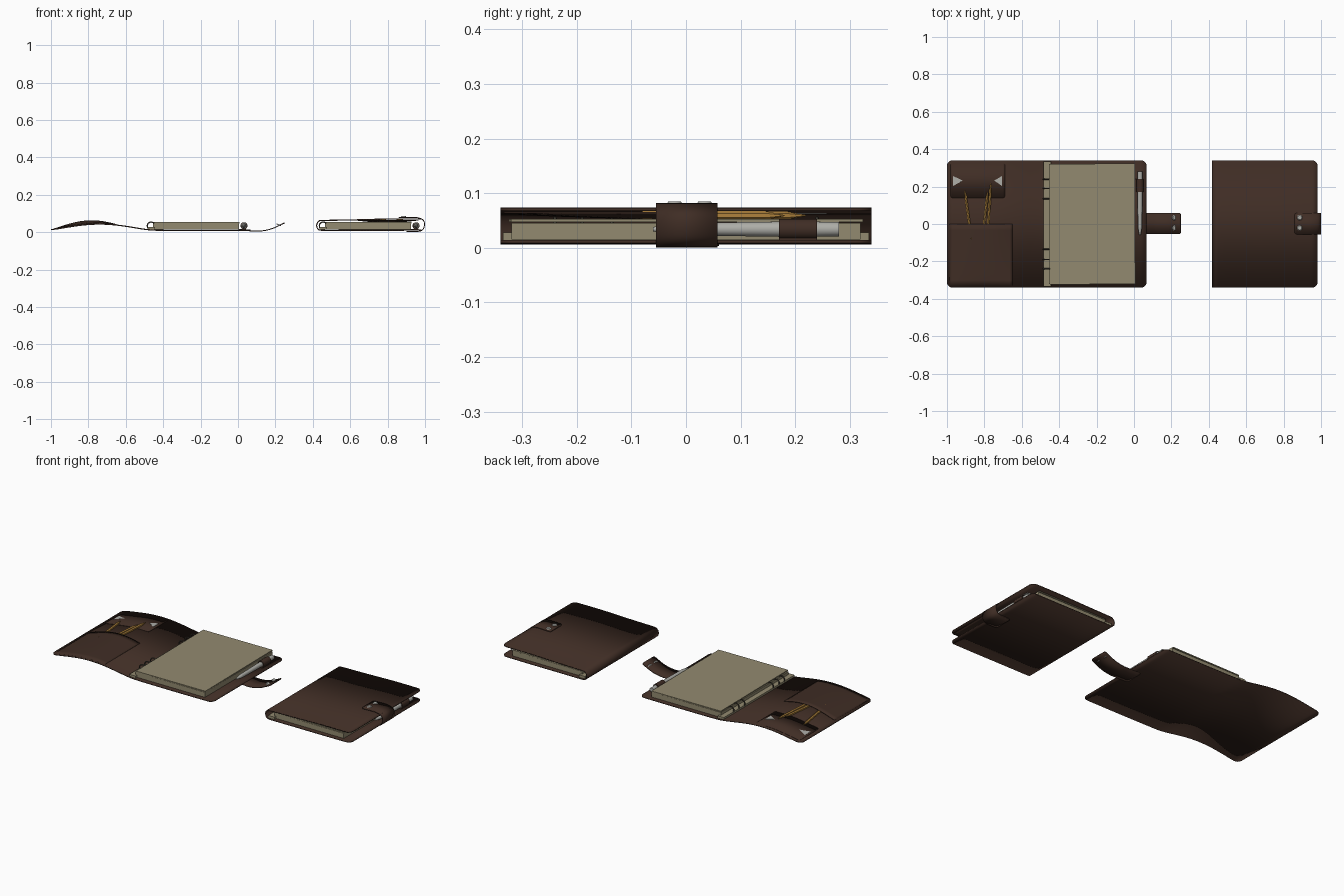
import bpy, math
from mathutils import Vector

if "Cube" in bpy.data.objects:
    bpy.data.objects.remove(bpy.data.objects["Cube"])


def material(name, rgb, rough=0.6):
    m = bpy.data.materials.new(name)
    m.use_nodes = True
    m.diffuse_color = (*rgb, 1)
    node = m.node_tree.nodes["Principled BSDF"]
    node.inputs["Base Color"].default_value = (*rgb, 1)
    node.inputs["Roughness"].default_value = rough
    return m


LEATHER = material("brown leather", (0.05, 0.026, 0.018))
PAPER = material("cream paper", (0.29, 0.255, 0.16))
SILVER = material("silver", (0.42, 0.42, 0.39))
DARK = material("dark metal", (0.07, 0.06, 0.045))
GOLD = material("pencil gold", (0.42, 0.22, 0.045))


def mesh_object(name, verts, faces, mat, thickness=0.0, smooth=True):
    me = bpy.data.meshes.new(name)
    me.from_pydata(verts, [], faces)
    me.materials.append(mat)
    ob = bpy.data.objects.new(name, me)
    bpy.context.collection.objects.link(ob)
    if thickness:
        mod = ob.modifiers.new("Thickness", "SOLIDIFY")
        mod.thickness, mod.offset = thickness, 0
    if smooth:
        shade(ob)
    return ob


def shade(ob):
    bpy.ops.object.select_all(action="DESELECT")
    ob.select_set(True)
    bpy.context.view_layer.objects.active = ob
    bpy.ops.object.shade_smooth_by_angle(angle=math.radians(35))


def smooth_path(points, steps=10):
    """Catmull-Rom curve through (x, z) points."""
    p = [Vector(q) for q in points]
    p = [2 * p[0] - p[1]] + p + [2 * p[-1] - p[-2]]
    out = []
    for a, b, c, d in zip(p, p[1:], p[2:], p[3:]):
        for i in range(steps):
            t = i / steps
            out.append(0.5 * (2 * b + (c - a) * t + (2 * a - 5 * b + 4 * c - d) * t**2
                              + (3 * b - a - 3 * c + d) * t**3))
    return out + [p[-2]]


def along(path, s):
    for a, b in zip(path, path[1:]):
        d = (b - a).length
        if s <= d:
            return a.lerp(b, s / d)
        s -= d
    return path[-1]


def sheet(name, points, y0, y1, thickness, corner=0.03):
    """Leather strip swept along a side profile, rounded at both ends."""
    path = smooth_path(points)
    total = sum((b - a).length for a, b in zip(path, path[1:]))
    ends = [corner * (1 - math.cos(i * math.pi / 12)) for i in range(7)]
    n = 70
    middle = [corner + (total - 2 * corner) * i / n for i in range(1, n)]
    verts = []
    for s in ends + middle + [total - e for e in reversed(ends)]:
        d = min(s, total - s, corner)
        inset = corner - math.sqrt(max(0, corner**2 - (corner - d)**2))
        q = along(path, s)
        verts += [(q.x, y0 + inset, q.y), (q.x, y1 - inset, q.y)]
    faces = [(i, i + 1, i + 3, i + 2) for i in range(0, len(verts) - 2, 2)]
    return mesh_object(name, verts, faces, LEATHER, thickness)


def box(name, x0, x1, y0, y1, z0, z1, mat, turn=0):
    bpy.ops.mesh.primitive_cube_add(
        size=1, location=((x0 + x1) / 2, (y0 + y1) / 2, (z0 + z1) / 2))
    ob = bpy.context.object
    ob.name = name
    ob.scale = (x1 - x0, y1 - y0, z1 - z0)
    ob.rotation_euler.z = turn
    ob.data.materials.append(mat)
    return ob


def rod(name, a, b, r0, r1, mat, sides=20):
    a, b = Vector(a), Vector(b)
    bpy.ops.mesh.primitive_cone_add(vertices=sides, radius1=r0, radius2=r1,
                                    depth=(b - a).length, location=(a + b) / 2)
    ob = bpy.context.object
    ob.name = name
    ob.rotation_euler = (b - a).to_track_quat("Z", "Y").to_euler()
    ob.data.materials.append(mat)
    shade(ob)
    return ob


def binder_contents(label, x):
    """Paper block, rings and pen; x is the spine side of the block."""
    box(label + "_page_block", x + 0.03, x + 0.49, -0.32, 0.32, 0.015, 0.045, PAPER)
    box(label + "_top_pages", x + 0.033, x + 0.49, -0.322, 0.322, 0.047, 0.053, PAPER, 0.008)
    box(label + "_binding_strip", x, x + 0.04, -0.335, 0.335, 0.013, 0.028, PAPER)
    for side in (-1, 1):
        for y in (0.135, 0.19, 0.24):
            bpy.ops.mesh.primitive_torus_add(
                major_radius=0.02, minor_radius=0.0035, major_segments=24, minor_segments=8,
                location=(x + 0.02, side * y, 0.034), rotation=(math.pi / 2, 0, 0))
            ring = bpy.context.object
            ring.name = label + "_ring"
            ring.data.materials.append(DARK)
            shade(ring)
    px, pz = x + 0.517, 0.034
    rod(label + "_pen_barrel", (px, -0.02, pz), (px, 0.18, pz), 0.011, 0.014, SILVER)
    rod(label + "_pen_tip", (px, -0.06, pz), (px, -0.02, pz), 0.004, 0.011, SILVER)
    rod(label + "_pen_cap", (px, 0.17, pz), (px, 0.28, pz), 0.015, 0.013, SILVER)
    rod(label + "_pen_loop", (px, 0.17, pz), (px, 0.24, pz), 0.019, 0.019, LEATHER)
    box(label + "_pen_loop_tab", px - 0.03, px + 0.012, 0.17, 0.24, 0.012, 0.018, LEATHER)


def cover_z(x):
    """Height of the opened flap at x."""
    return 0.013 + 0.03 * math.sin(math.pi * min(1, max(0, (x + 1) / 0.52))) ** 1.2


def pocket(label, place):
    """Bulging pocket, corner clips and pencils set on a flap by place(x, y, lift)."""
    nx, ny = 24, 10
    verts = []
    for j in range(ny + 1):
        for i in range(nx + 1):
            u, v = i / nx, j / ny
            lift = 0.003 + 0.018 * math.sin(math.pi * u) * v**0.7
            verts.append(place(-0.985 + 0.335 * u, -0.333 + 0.333 * v, lift))
    w = nx + 1
    faces = [(j * w + i, j * w + i + 1, (j + 1) * w + i + 1, (j + 1) * w + i)
             for j in range(ny) for i in range(nx)]
    mesh_object(label + "_pocket", verts, faces, LEATHER, 0.003)
    for base, y0, tip, y1 in ((-0.87, -0.08, -0.905, 0.18), (-0.81, -0.08, -0.783, 0.17),
                              (-0.785, -0.08, -0.765, 0.22)):
        a, b = Vector(place(base, y0, 0.01)), Vector(place(tip, y1, 0.01))
        neck = a.lerp(b, 0.87)
        rod(label + "_pencil", a, neck, 0.008, 0.008, GOLD, 6)
        rod(label + "_pencil_point", neck, b, 0.008, 0.001, GOLD, 6)
    # Small triangular corner clips
    for x0, x1 in ((-0.968, -0.915), (-0.705, -0.748)):
        tri = [place(x0, 0.257, 0.005), place(x0, 0.203, 0.005), place(x1, 0.232, 0.005)]
        mesh_object(label + "_corner_clip", tri, [(0, 1, 2)], SILVER, 0.002, False)


def snaps(label, x, z, tilt=0):
    for y in (-0.021, 0.034):
        lean = Vector((-math.sin(tilt), 0, math.cos(tilt)))
        c = Vector((x, y, z))
        rod(label + "_snap", c, c + lean * 0.005, 0.015, 0.011, SILVER)


# Opened organiser
flap = [(-1 + 0.52 * i / 10, cover_z(-1 + 0.52 * i / 10)) for i in range(11)]
sheet("open_cover", flap + [(-0.42, 0.01), (-0.2, 0.009), (0.068, 0.01)], -0.34, 0.34, 0.006)
binder_contents("open", -0.485)
pocket("open", lambda x, y, lift: (x, y, cover_z(x) + lift))
sheet("open_card_panel", [(x, cover_z(x) + 0.004) for x in (-0.98, -0.9, -0.8, -0.69)],
      0.14, 0.325, 0.002, 0.01)
sheet("open_strap", [(0.0, 0.009), (0.07, 0.007), (0.12, 0.006), (0.18, 0.018), (0.25, 0.05)],
      -0.054, 0.06, 0.005, 0.012)
snaps("open_strap", 0.217, 0.037, -0.4)

# Closed organiser
sheet("closed_cover", [(0.982, 0.011), (0.8, 0.01), (0.6, 0.01), (0.45, 0.01), (0.428, 0.016),
                       (0.42, 0.035), (0.428, 0.055), (0.45, 0.062), (0.6, 0.065),
                       (0.8, 0.07), (0.982, 0.07)], -0.34, 0.34, 0.006)
binder_contents("closed", 0.435)
pocket("closed", lambda x, y, lift: (-x - 0.02, y, 0.066 - lift * 0.7))
sheet("closed_strap", [(0.858, 0.077), (0.91, 0.079), (0.955, 0.078), (0.988, 0.066),
                       (0.997, 0.042), (0.988, 0.014), (0.96, 0.004), (0.9, 0.004)],
      -0.055, 0.058, 0.005, 0.012)
snaps("closed_strap", 0.886, 0.08)
